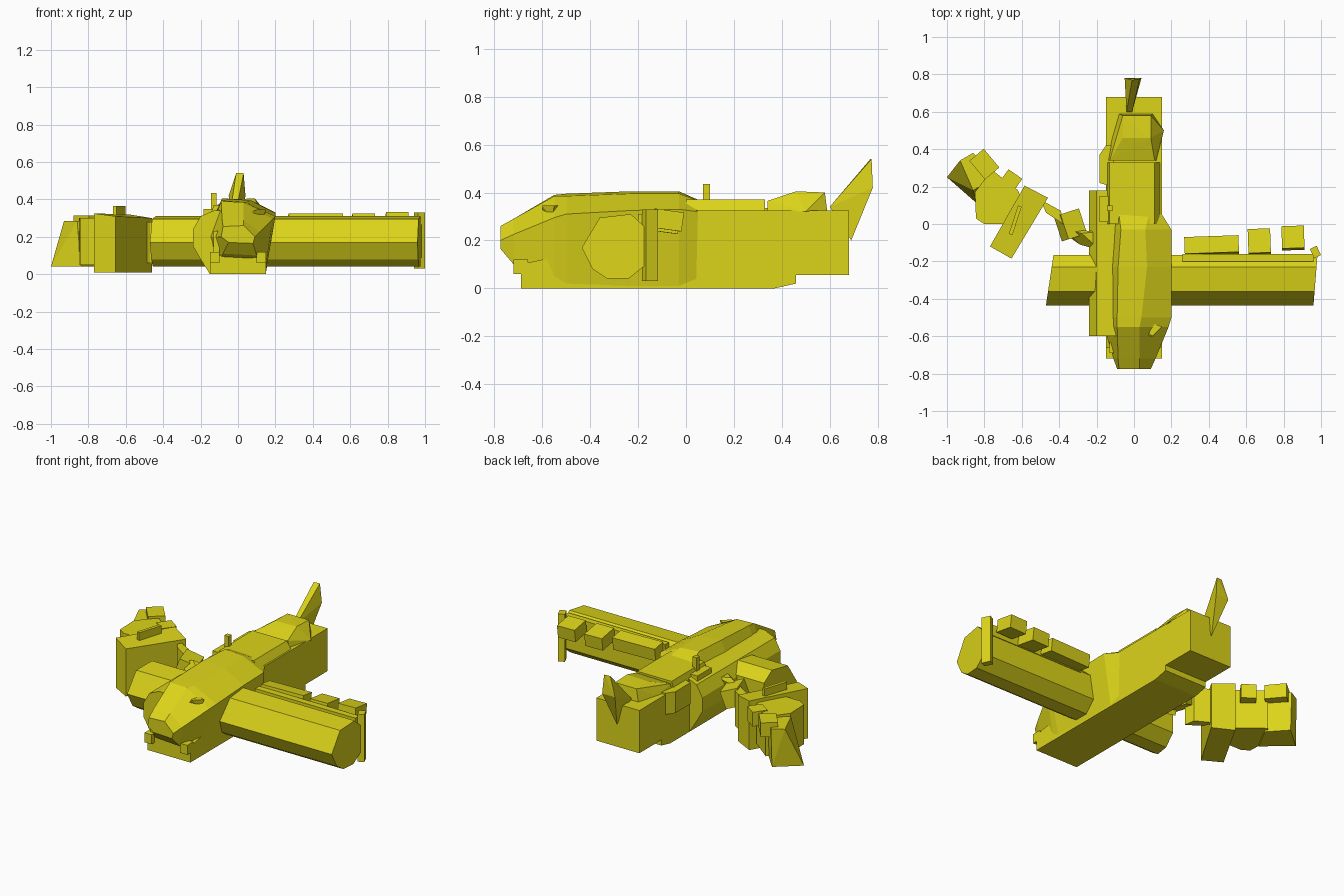
import bpy, bmesh, math
from mathutils import Matrix

if "Cube" in bpy.data.objects:
    bpy.data.objects.remove(bpy.data.objects["Cube"])

paint = bpy.data.materials.new("yellow_paint")
paint.diffuse_color = (0.72, 0.66, 0.01, 1)
paint.use_nodes = True
paint.node_tree.nodes["Principled BSDF"].inputs["Base Color"].default_value = paint.diffuse_color


def finish(name, bm):
    bmesh.ops.recalc_face_normals(bm, faces=bm.faces)
    me = bpy.data.meshes.new(name)
    bm.to_mesh(me)
    bm.free()
    me.materials.append(paint)
    ob = bpy.data.objects.new(name, me)
    bpy.context.collection.objects.link(ob)
    return ob


def hull(name, pts):
    bm = bmesh.new()
    for p in pts:
        bm.verts.new(p)
    res = bmesh.ops.convex_hull(bm, input=bm.verts[:])
    junk = [v for v in bm.verts if not v.link_faces]
    bmesh.ops.delete(bm, geom=junk, context='VERTS')
    bmesh.ops.dissolve_limit(bm, angle_limit=0.02, verts=bm.verts[:], edges=bm.edges[:])
    return finish(name, bm)


def loft(name, rings):
    bm = bmesh.new()
    vs = [[bm.verts.new(p) for p in r] for r in rings]
    n = len(vs[0])
    for a, b in zip(vs, vs[1:]):
        for i in range(n):
            j = (i + 1) % n
            bm.faces.new((a[i], a[j], b[j], b[i]))
    bm.faces.new(vs[0])
    bm.faces.new(vs[-1])
    return finish(name, bm)


def box(name, c, s, yaw=0, pitch=0, roll=0):
    bm = bmesh.new()
    bmesh.ops.create_cube(bm, size=1)
    m = Matrix.Translation(c)
    for ang, ax in ((yaw, 'Z'), (pitch, 'X'), (roll, 'Y')):
        m = m @ Matrix.Rotation(math.radians(ang), 4, ax)
    bm.transform(m @ Matrix.Diagonal((*s, 1)))
    return finish(name, bm)


def prism(name, plan, z0, z1):
    return hull(name, [(x, y, z) for x, y in plan for z in (z0, z1)])


# Rolled front hull, each section: y, then six x,z corners
sections = [
    (-0.775, (-.05, .17), (-.09, .20), (-.08, .255), (.03, .26), (.09, .20), (.08, .165)),
    (-0.72, (-.08, .11), (-.11, .20), (-.085, .29), (.03, .29), (.115, .225), (.10, .10)),
    (-0.55, (-.13, .02), (-.16, .20), (-.09, .39), (.03, .385), (.185, .295), (.15, .05)),
    (-0.50, (-.14, .01), (-.17, .20), (-.09, .395), (.04, .385), (.20, .31), (.15, .02)),
    (-0.23, (-.14, .0), (-.18, .20), (-.085, .405), (.07, .395), (.20, .325), (.15, .01)),
    (-0.03, (-.14, .0), (-.17, .20), (-.07, .405), (.06, .395), (.20, .33), (.15, .01)),
    (0.05, (-.14, .0), (-.15, .20), (-.08, .37), (.08, .365), (.15, .32), (.145, .01))]
loft("front_hull", [[(x, y, z) for x, z in pts] for y, *pts in sections])

# Left body bulge
side = [(-.05, .0), (-.15, .0), (-.20, .08), (-.24, .15), (-.24, .24),
        (-.20, .31), (-.13, .34), (-.05, .34)]
loft("left_body_panel", [[(x, y, z) for x, z in side] for y in (-.60, .18)])

# Nose underside
hull("belly_base", [(x, y, z) for x in (-.15, .15) for y, z in
                    ((-.69, 0), (-.69, .10), (-.60, .12), (.0, 0), (.0, .12))])
for x in (-.125, .125):
    box("nose_bracket", (x, -.69, .09), (.05, .06, .06))
box("nose_strut", (-.115, -.66, .14), (.03, .06, .18))
hull("nose_fin", [(.04, -.60, .29), (.10, -.60, .345), (.15, -.55, .345),
                  (.10, -.53, .345), (.13, -.56, .29), (.05, -.54, .33)])

# Rear body and tail block
hull("rear_body", [(x, y, z) for x in (-.15, .15) for y, z in
                   ((0, 0), (.37, 0), (.46, .02), (.46, .325), (0, .325))])
box("tail_block", (0, .54, .19), (.30, .28, .27))
hull("rear_deck", [(x, y, z) for x0, x1, z in ((-.15, .15, .31), (-.13, .11, .37))
                   for x in (x0, x1) for y in (.0, .33)])
cap = [(-.14, .34), (-.12, .45), (-.08, .59), (.10, .59), (.16, .50), (.12, .34)]
hull("tail_cap", [(x, y, .32) for x, y in cap] + [(-.13, .34, .36), (.11, .34, .365)]
     + [(-.06, .46, .40), (.09, .46, .405), (-.06, .58, .40), (.09, .58, .40)])
prism("rear_side_bump", [(-.12, .20), (-.185, .22), (-.185, .37), (-.15, .42), (-.1, .42)], .20, .335)
box("mast", (-.13, .085, .38), (.03, .03, .11))
box("mast_base", (-.14, .08, .33), (.09, .14, .04))

# Twisted tail fin
hull("tail_fin", [(-.01, .77, .54), (.03, .775, .54), (-.05, .78, .42), (.04, .78, .42),
                  (0, .69, .20), (-.04, .60, .34), (-.01, .60, .34), (-.045, .75, .40)])

# Thick wing: right side full, left side a broken stub
wing = [(-.435, .17), (-.36, .295), (-.23, .31), (-.165, .25), (-.165, .10),
        (-.24, .04), (-.33, .04), (-.39, .08)]


def wing_part(name, root, tip, slant):
    loft(name, [[(root, y, z) for y, z in wing],
                [(tip + slant * (y + .43), y, z) for y, z in wing]])


wing_part("right_wing", .10, .96, .08)
wing_part("left_wing_stub", -.10, -.47, .15)
box("wing_rear_strip", (.61, -.18, .275), (.70, .04, .07))
for x, y, w, d, z in ((.415, -.115, .29, .09, .28), (.67, -.095, .12, .13, .275),
                      (.85, -.075, .12, .12, .285)):
    box("flap", (x, y, z), (w, d, .08), 2, -8)
box("wing_tip_plate", (.97, -.15, .18), (.04, .055, .30), 25)

# Broken-off left wing, from tip to root
lower = [(-1, .25), (-.86, .37), (-.76, .26), (-.84, .11)]
upper = [(-.93, .34), (-.86, .38), (-.74, .25), (-.86, .18)]
hull("broken_wing_tip", [(x, y, .04) for x, y in lower] + [(x, y, .285) for x, y in upper])
prism("broken_wing_outer", [(-.85, .17), (-.76, .29), (-.62, .18), (-.58, .08),
                            (-.70, .0), (-.80, .0), (-.845, .03)], .05, .30)
hull("broken_wing_panel", [(x, y, z) for x, y, h in
                           ((-.585, .205, .32), (-.46, .14, .30), (-.655, -.185, .31), (-.77, -.12, .325))
                           for z in (.01, h)])
box("loose_flap_large", (-.80, .32, .27), (.10, .13, .09), 40)
box("loose_flap_small", (-.66, .23, .26), (.09, .09, .09), -35)
box("standing_plate", (-.635, .02, .34), (.02, .16, .05), -18)
hull("torn_spar", [(x, y, z) for x, y in ((-.50, .13), (-.39, .07), (-.38, .0), (-.47, .06))
                   for z in (.06, .28)])
box("torn_rib", (-.34, -.005, .22), (.11, .14, .11), 18, 0, 20)
hull("torn_link", [(-.36, -.03, .25), (-.36, -.06, .14), (-.29, -.11, .22),
                   (-.18, -.14, .27), (-.18, -.04, .27), (-.18, -.08, .12), (-.28, -.05, .29)])
